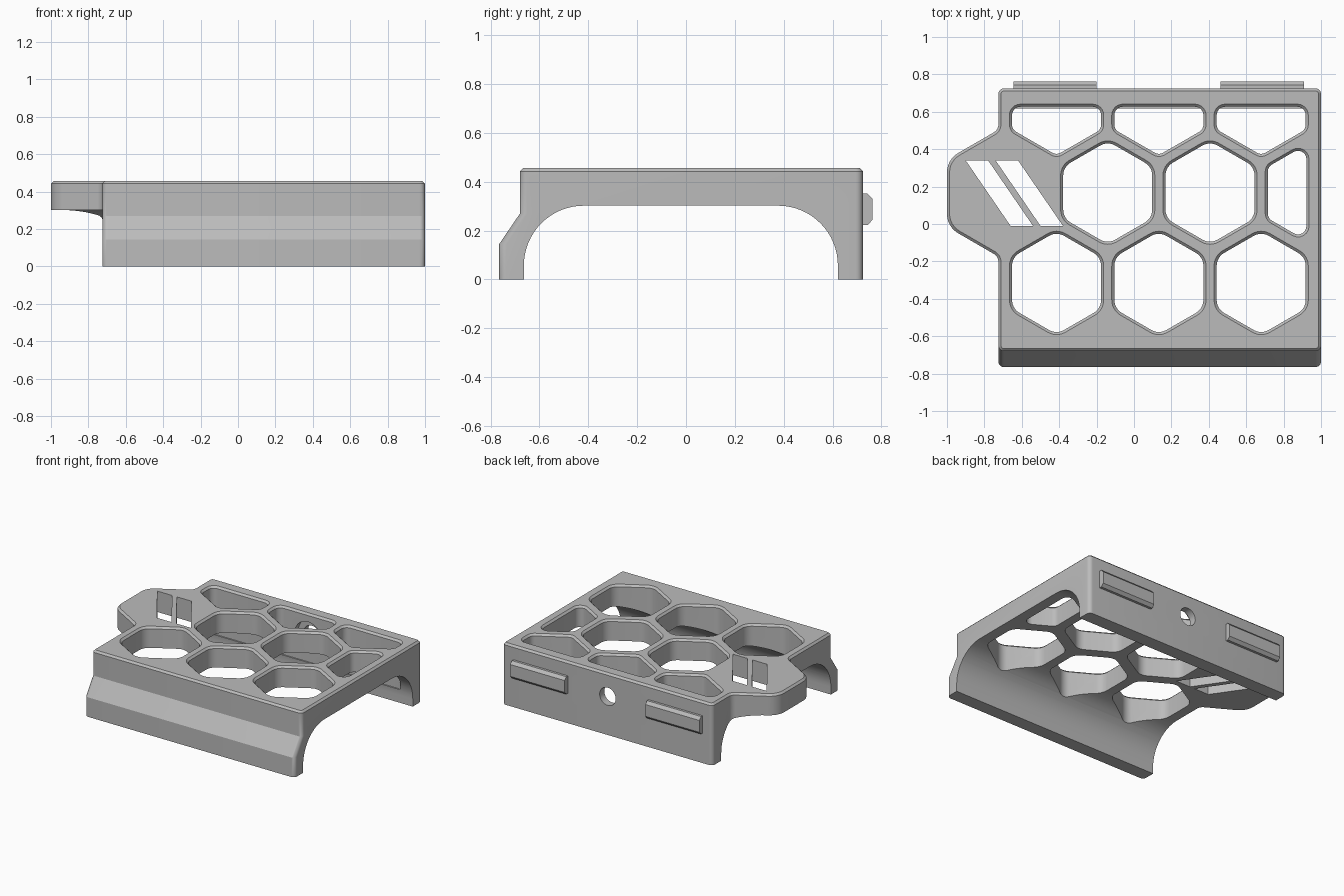
import bpy, bmesh, math
from mathutils import Vector

cube = bpy.data.objects.get("Cube")
if cube:
    bpy.data.objects.remove(cube)

TOP, LEFT, RIGHT, FRONT, BACK = 0.457, -0.725, 1.0, -0.68, 0.725
CHAMFER = 0.014
PITCH = 0.547

grey = bpy.data.materials.new("plain grey")
grey.use_nodes = True
grey.diffuse_color = (0.5, 0.5, 0.5, 1)
grey.node_tree.nodes["Principled BSDF"].inputs["Base Color"].default_value = (0.5, 0.5, 0.5, 1)


def rounded(corners, radii, steps=6):
    """Closed outline with an arc at every corner."""
    out, n = [], len(corners)
    for i, c in enumerate(corners):
        c = Vector(c)
        a = (Vector(corners[i - 1]) - c).normalized()
        b = (Vector(corners[(i + 1) % n]) - c).normalized()
        half = a.angle(b) / 2
        r = radii[i]
        mid = c + (a + b).normalized() * r / math.sin(half)
        start = c + a * r / math.tan(half) - mid
        end = c + b * r / math.tan(half) - mid
        sweep = start.angle_signed(end)
        for k in range(steps + 1):
            t = -sweep * k / steps
            out.append(mid + Vector((start.x * math.cos(t) - start.y * math.sin(t),
                                     start.x * math.sin(t) + start.y * math.cos(t))))
    return out


def grow(outline, d):
    """Offset a counter-clockwise outline outwards by d."""
    out, n = [], len(outline)
    for i, p in enumerate(outline):
        t = (outline[(i + 1) % n] - outline[i - 1]).normalized()
        out.append(p + Vector((t.y, -t.x)) * d)
    return out


def loft(name, rings):
    """Solid through rings of 3D points, capped at both ends."""
    bm = bmesh.new()
    loops = [[bm.verts.new(p) for p in ring] for ring in rings]
    n = len(loops[0])
    for a, b in zip(loops, loops[1:]):
        for i in range(n):
            j = (i + 1) % n
            bm.faces.new((a[i], a[j], b[j], b[i]))
    bm.faces.new(loops[0][::-1])
    bm.faces.new(loops[-1])
    bmesh.ops.recalc_face_normals(bm, faces=bm.faces)
    mesh = bpy.data.meshes.new(name)
    bm.to_mesh(mesh)
    bm.free()
    mesh.materials.append(grey)
    obj = bpy.data.objects.new(name, mesh)
    bpy.context.collection.objects.link(obj)
    return obj


def at_z(outline, z):
    return [(p[0], p[1], z) for p in outline]


def along_x(name, profile, x0, x1):
    return loft(name, [[(x, p[0], p[1]) for p in profile] for x in (x0, x1)])


def along_y(name, x, z, r, y0, y1, sides=32):
    angles = [2 * math.pi * i / sides for i in range(sides)]
    return loft(name, [[(x + r * math.cos(a), y, z + r * math.sin(a)) for a in angles]
                       for y in (y0, y1)])


def combine(target, other, operation):
    """Apply a boolean and remove the helper."""
    mod = target.modifiers.new("bool", 'BOOLEAN')
    mod.operation, mod.object, mod.solver = operation, other, 'EXACT'
    graph = bpy.context.evaluated_depsgraph_get()
    graph.update()
    mesh = bpy.data.meshes.new_from_object(target.evaluated_get(graph))
    target.modifiers.clear()
    target.data = mesh
    bpy.data.objects.remove(other)


def clip(poly, axis, limit):
    """Keep the part of a convex polygon below the limit on one axis."""
    out = []
    for i, b in enumerate(poly):
        a = poly[i - 1]
        if (a[axis] < limit) != (b[axis] < limit):
            out.append(a.lerp(b, (limit - a[axis]) / (b[axis] - a[axis])))
        if b[axis] < limit:
            out.append(b)
    return out


# Plate outline with the side tab, chamfered along the top
plan = rounded([(RIGHT, FRONT), (RIGHT, BACK), (LEFT, BACK), (LEFT, 0.504), (-1, 0.345),
                (-1, -0.015), (LEFT, -0.174), (LEFT, FRONT)],
               [0.03, 0.03, 0.03, 0.05, 0.12, 0.12, 0.05, 0.03])
body = loft("frame", [at_z(plan, 0), at_z(plan, TOP - CHAMFER), at_z(grow(plan, -CHAMFER), TOP)])


# Sloping front foot
def foot_plan(front, z):
    corners = [(LEFT, front), (RIGHT, front), (RIGHT, -0.6), (LEFT, -0.6)]
    return at_z(rounded(corners, [0.03, 0.03, 0.005, 0.005]), z)


foot = loft("foot", [foot_plan(-0.765, 0), foot_plan(-0.765, 0.145), foot_plan(FRONT, 0.27)])
combine(body, foot, 'UNION')

# Arched underside
arch = rounded([(-0.664, -0.2), (0.622, -0.2), (0.622, 0.302), (-0.664, 0.302)],
               [0.01, 0.01, 0.245, 0.245], 16)
combine(body, along_x("arch_cutter", arch, -2, 2), 'DIFFERENCE')

# Honeycomb openings, trimmed at the back and left margins
apothem = 0.238
for row, y in enumerate((-0.315, 0.168, 0.643)):
    for col in range(3):
        x = -0.414 + PITCH * (col + 0.5 * (row == 1))
        size = apothem / math.cos(math.pi / 6)
        hexagon = [Vector((x + size * math.cos(a), y + size * math.sin(a)))
                   for a in (math.radians(30 + 60 * i) for i in range(6))]
        shape = clip(clip(hexagon, 0, 0.922), 1, 0.627)
        radius = 0.08 if len(shape) == 6 and shape == hexagon else 0.045
        hole = rounded(shape, [radius] * len(shape))
        cutter = loft("hex_cutter", [at_z(hole, 0.1), at_z(hole, TOP - CHAMFER),
                                     at_z(grow(hole, 2 * CHAMFER), TOP + CHAMFER)])
        combine(body, cutter, 'DIFFERENCE')

# Two plain slanted vents in the tab
for shift in (-0.03, 0.13):
    slot = [(x + shift, y) for x, y in ((-0.87, 0.34), (-0.51, -0.01), (-0.63, -0.01))]
    slot.insert(1, (-0.75 + shift, 0.34))
    combine(body, loft("vent_cutter", [at_z(slot, 0.1), at_z(slot, 0.6)]), 'DIFFERENCE')

# Screw hole with a counterbore on the inside of the back wall
combine(body, along_y("screw_cutter", 0.136, 0.286, 0.066, 0.55, 0.9), 'DIFFERENCE')
combine(body, along_y("head_cutter", 0.136, 0.286, 0.11, 0.55, 0.67), 'DIFFERENCE')

# Locating ribs on the back
rib = [(0.7, 0.222), (0.743, 0.222), (0.763, 0.243), (0.763, 0.331), (0.743, 0.352), (0.7, 0.352)]
along_x("back_rib_right", rib, -0.644, -0.2)
along_x("back_rib_left", rib, 0.463, 0.91)

# Smooth the curved surfaces, keep the edges crisp
bpy.ops.object.select_all(action='DESELECT')
body.select_set(True)
bpy.context.view_layer.objects.active = body
bpy.ops.object.shade_smooth_by_angle()
